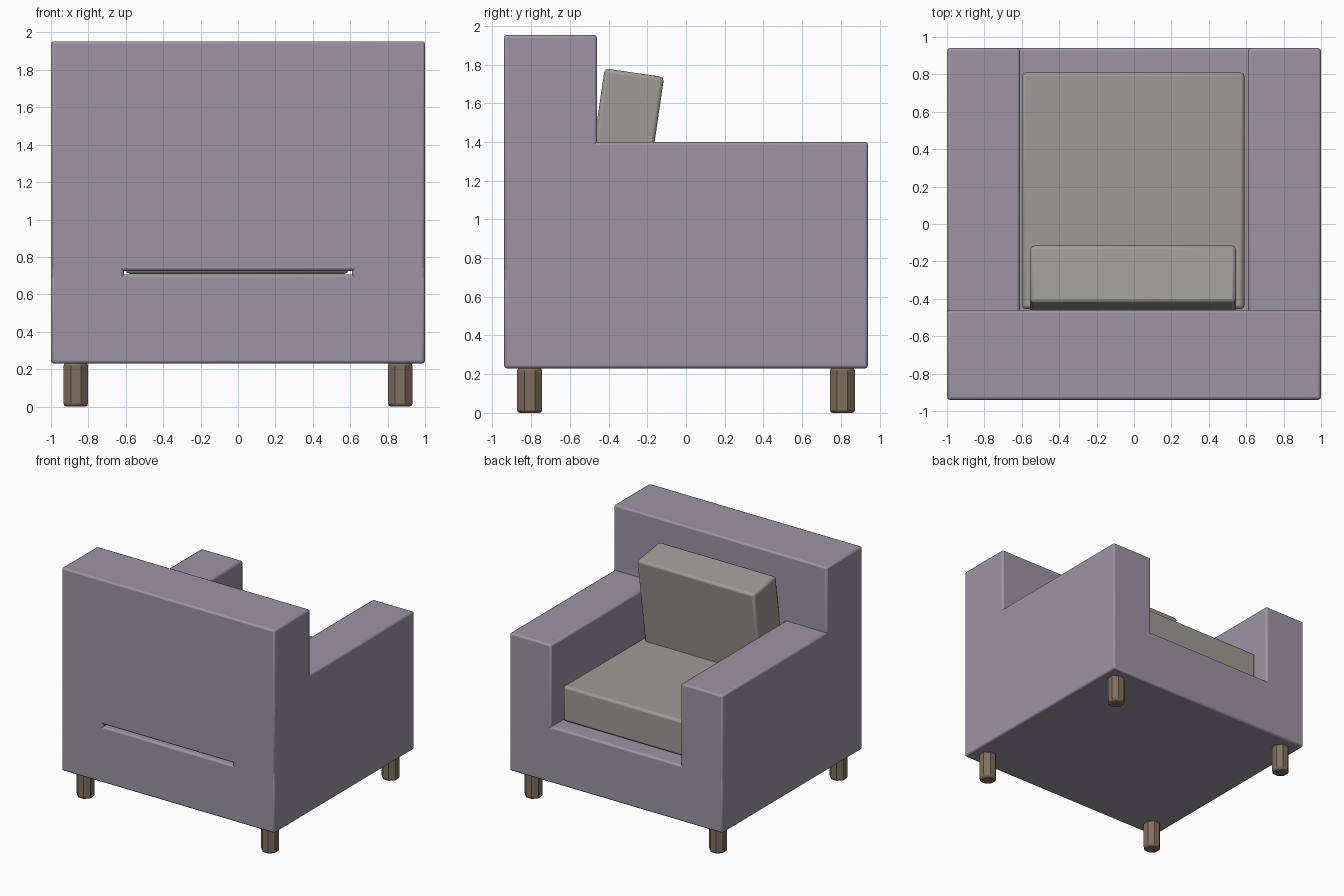
import bpy, math

if "Cube" in bpy.data.objects:
    bpy.data.objects.remove(bpy.data.objects["Cube"])


def finish(ob, mat, bevel, segments=2):
    ob.data.materials.append(mat)
    m = ob.modifiers.new("soft_edges", 'BEVEL')
    m.width = bevel
    m.segments = segments
    m.limit_method = 'ANGLE'
    m.angle_limit = math.radians(50)
    bpy.ops.object.shade_smooth_by_angle(angle=math.radians(30))
    return ob


def material(name, color):
    m = bpy.data.materials.new(name)
    m.diffuse_color = (*color, 1)
    m.use_nodes = True
    m.node_tree.nodes["Principled BSDF"].inputs["Base Color"].default_value = m.diffuse_color
    return m


def box(name, x, y, z, mat, bevel=0.015):
    loc = [(a + b) / 2 for a, b in (x, y, z)]
    bpy.ops.mesh.primitive_cube_add(size=1, location=loc)
    ob = bpy.context.object
    ob.name = name
    ob.scale = [b - a for a, b in (x, y, z)]
    bpy.ops.object.transform_apply(location=False, rotation=False, scale=True)
    return finish(ob, mat, bevel)


fabric = material("mauve_fabric", (0.33, 0.30, 0.37))
cushion = material("grey_cushion", (0.34, 0.33, 0.30))
wood = material("wood", (0.22, 0.16, 0.11))

# Upholstered frame; the back floats just above the base, leaving a thin slit
box("base", (-1, 1), (-0.94, 0.94), (0.23, 0.705), fabric)
box("backrest", (-1, 1), (-0.94, -0.46), (0.725, 1.953), fabric)
for side, name in ((-1, "left"), (1, "right")):
    box(name + "_arm", sorted((side * 0.61, side)), (-0.94, 0.94), (0.23, 1.40), fabric)

# Seat cushion
box("seat_cushion", (-0.6, 0.59), (-0.455, 0.81), (0.71, 1.01), cushion, 0.02)

# Back cushion, tilted about x
tilt = math.radians(8.3)
s, c = math.sin(tilt), math.cos(tilt)
height, depth = 0.76, 0.31
pillow = box("back_cushion", (-0.555, 0.545), (-depth / 2, depth / 2),
             (-height / 2, height / 2), cushion, 0.02)
pillow.rotation_euler.x = -tilt
top_back_y, top_back_z = -0.42, 1.78
pillow.location.y = top_back_y + depth / 2 * c - height / 2 * s
pillow.location.z = top_back_z - depth / 2 * s - height / 2 * c

# Octagonal wooden legs
for sx, xn in ((-1, "left"), (1, "right")):
    for sy, yn in ((-1, "back"), (1, "front")):
        bpy.ops.mesh.primitive_cylinder_add(vertices=8, radius=0.07, depth=0.235,
                                            location=(sx * 0.867, sy * 0.808, 0.1175),
                                            rotation=(0, 0, math.radians(22.5)))
        leg = bpy.context.object
        leg.name = f"{yn}_{xn}_leg"
        finish(leg, wood, 0.015)
